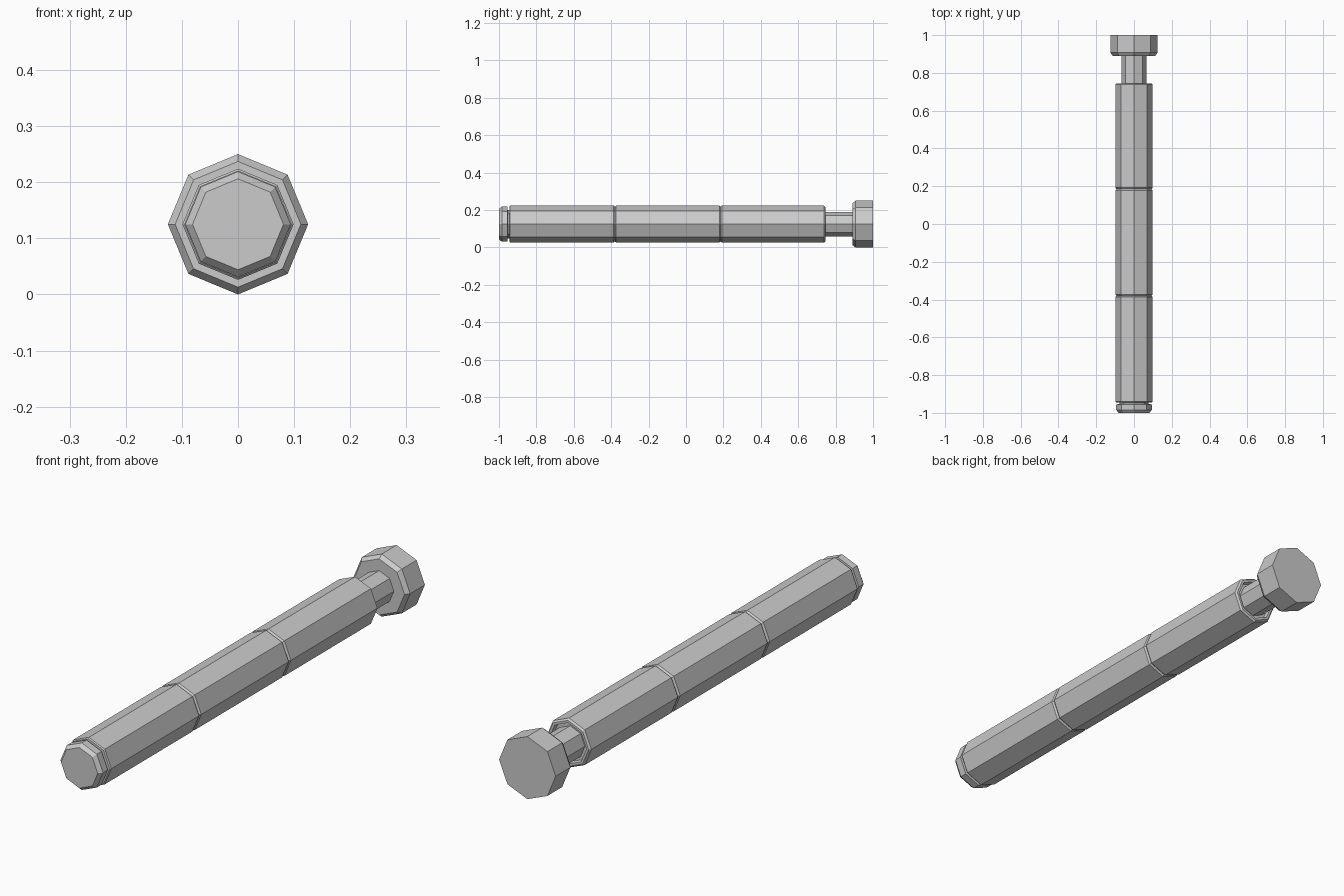
import bpy, bmesh, math

if "Cube" in bpy.data.objects:
    bpy.data.objects.remove(bpy.data.objects["Cube"])

SIDES = 8
AXIS_Z = 0.125


def turned(name, profile):
    """Sweep (y, radius) points round the long axis as a closed octagonal solid."""
    bm = bmesh.new()
    rings = []
    for y, r in profile:
        rings.append([bm.verts.new((r * math.sin(i * math.tau / SIDES), y,
                                    AXIS_Z + r * math.cos(i * math.tau / SIDES)))
                      for i in range(SIDES)])
    for a, b in zip(rings, rings[1:]):
        for i in range(SIDES):
            j = (i + 1) % SIDES
            bm.faces.new((a[i], a[j], b[j], b[i]))
    bm.faces.new(rings[0])
    bm.faces.new(rings[-1])
    bmesh.ops.recalc_face_normals(bm, faces=bm.faces)
    mesh = bpy.data.meshes.new(name)
    bm.to_mesh(mesh)
    bm.free()
    obj = bpy.data.objects.new(name, mesh)
    bpy.context.collection.objects.link(obj)
    return obj


# Front cap with a chamfered nose and a narrow spigot into the barrel
turned("front_cap", [(-1.0, 0.081), (-0.985, 0.094), (-0.955, 0.094),
                     (-0.953, 0.076), (-0.94, 0.076)])

# Barrel of three sections separated by fine V grooves, open collar at the rear
R = 0.099
barrel = [(-0.944, 0.072), (-0.944, 0.095), (-0.94, R)]
for y in (-0.38, 0.185):
    barrel += [(y - 0.007, R), (y, R - 0.006), (y + 0.007, R)]
barrel += [(0.738, R), (0.745, 0.092), (0.745, 0.082), (0.73, 0.078)]
turned("barrel", barrel)

# Plunger stem
turned("plunger_stem", [(0.725, 0.065), (0.895, 0.065)])

# Plunger head with a chamfered front rim
turned("plunger_head", [(0.89, 0.112), (0.907, 0.125), (1.0, 0.125)])
